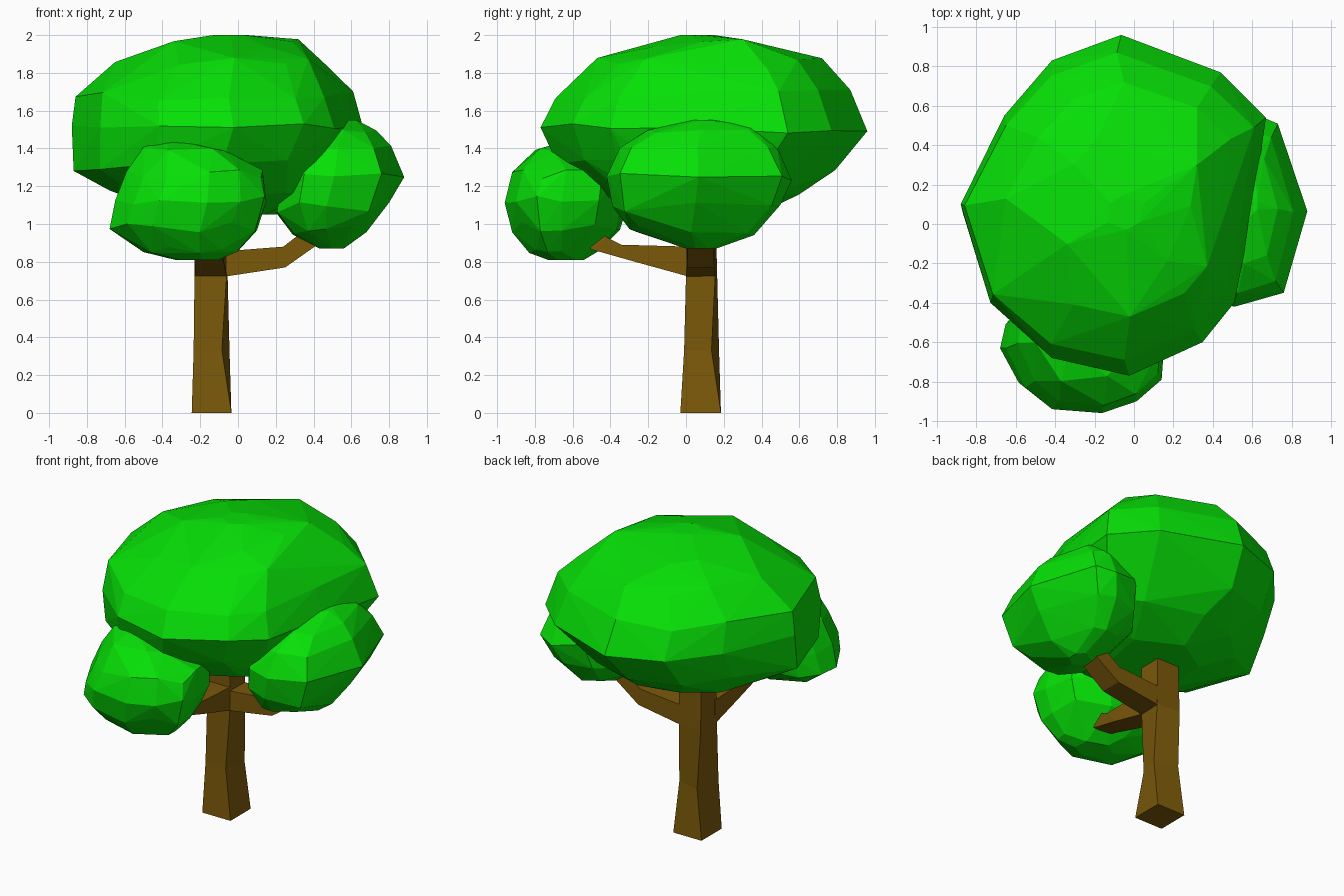
import bpy, bmesh, random

if "Cube" in bpy.data.objects:
    bpy.data.objects.remove(bpy.data.objects["Cube"])

random.seed(11)


def material(name, color):
    m = bpy.data.materials.new(name)
    m.diffuse_color = (*color, 1)
    m.use_nodes = True
    m.node_tree.nodes["Principled BSDF"].inputs["Base Color"].default_value = m.diffuse_color
    return m


LEAF = material("leaf", (0.002, 0.74, 0.002))
BARK = material("bark", (0.195, 0.098, 0.003))


def finish(name, bm, mat):
    bmesh.ops.recalc_face_normals(bm, faces=bm.faces[:])
    me = bpy.data.meshes.new(name)
    bm.to_mesh(me)
    bm.free()
    me.materials.append(mat)
    ob = bpy.data.objects.new(name, me)
    bpy.context.collection.objects.link(ob)


def loft(name, rings):
    """Square tube through rings of four corners."""
    bm = bmesh.new()
    vs = [[bm.verts.new(p) for p in r] for r in rings]
    for a, b in zip(vs, vs[1:]):
        for i in range(4):
            j = (i + 1) % 4
            bm.faces.new((a[i], a[j], b[j], b[i]))
    bm.faces.new(vs[0][::-1])
    bm.faces.new(vs[-1])
    finish(name, bm, BARK)


def clump(name, plan, levels, jitter=0.03):
    """Faceted leaf clump: plan outline fitted to (z, x0, x1, y0, y1) levels."""
    bm = bmesh.new()
    lx, hx = min(p[0] for p in plan), max(p[0] for p in plan)
    ly, hy = min(p[1] for p in plan), max(p[1] for p in plan)
    last = len(levels) - 1
    for k, (z, x0, x1, y0, y1) in enumerate(levels):
        inner = 0 < k < last
        for px, py in plan if inner else plan[::2]:
            dz = random.uniform(-jitter, jitter) if inner else 0
            bm.verts.new((x0 + (px - lx) / (hx - lx) * (x1 - x0),
                          y0 + (py - ly) / (hy - ly) * (y1 - y0), z + dz))
    res = bmesh.ops.convex_hull(bm, input=bm.verts[:])
    bmesh.ops.delete(bm, geom=list({v for v in res["geom_interior"] + res["geom_unused"]
                                    if isinstance(v, bmesh.types.BMVert)}), context='VERTS')
    finish(name, bm, LEAF)


# Trunk, slightly pinched and twisted
loft("trunk", [
    [(-.245, -.03, 0), (-.035, -.03, 0), (-.035, .185, 0), (-.245, .185, 0)],
    [(-.235, -.01, .33), (-.085, -.01, .33), (-.045, .135, .33), (-.205, .175, .33)],
    [(-.23, 0, .73), (-.06, 0, .73), (-.055, .155, .73), (-.225, .165, .73)],
    [(-.22, 0, 1.12), (-.06, 0, 1.12), (-.06, .155, 1.12), (-.22, .155, 1.12)],
])

# Branch to the right
loft("right_branch", [
    [(x0, y0, z0), (x0, y1, z0), (x1, y1, z1), (x1, y0, z1)]
    for x0, z0, x1, z1, y0, y1 in [(-.08, .72, -.08, .855, 0, .155),
                                   (.25, .77, .24, .88, .005, .15),
                                   (.42, .89, .33, .95, .01, .145),
                                   (.55, 1.0, .45, 1.06, .03, .13)]])

# Branch to the front
loft("front_branch", [
    [(x0, y0, z0), (x1, y0, z0), (x1, y1, z1), (x0, y1, z1)]
    for y0, z0, y1, z1, x0, x1 in [(.02, .72, .02, .88, -.23, -.06),
                                   (-.27, .8, -.34, .89, -.225, -.075),
                                   (-.5, .865, -.42, .93, -.22, -.1),
                                   (-.56, .95, -.5, 1.0, -.2, -.12)]])

# Main crown
clump("main_crown",
      [(-.07, .96), (.43, .77), (.66, .54), (.59, .05), (.5, -.4), (.34, -.6),
       (-.03, -.77), (-.42, -.68), (-.73, -.4), (-.88, .1), (-.66, .55), (-.42, .83)],
      [(1.05, -.4, .2, -.22, .38),
       (1.16, -.68, .5, -.44, .6),
       (1.31, -.87, .56, -.68, .79),
       (1.51, -.88, .67, -.77, .96),
       (1.68, -.86, .61, -.69, .87),
       (1.85, -.65, .49, -.47, .72),
       (1.95, -.41, .32, -.26, .48),
       (2.0, -.15, .05, -.03, .15)])

# Front clump
clump("front_clump",
      [(-.65, -.48), (-.68, -.62), (-.58, -.82), (-.44, -.93), (-.18, -.95), (0, -.89),
       (.13, -.78), (.14, -.65), (.1, -.45), (-.1, -.32), (-.35, -.3), (-.55, -.36)],
      [(.81, -.34, -.1, -.73, -.54),
       (.87, -.52, .0, -.83, -.46),
       (.98, -.68, .1, -.92, -.35),
       (1.12, -.65, .15, -.96, -.31),
       (1.26, -.59, .13, -.92, -.3),
       (1.38, -.5, -.06, -.81, -.4),
       (1.44, -.38, -.3, -.64, -.54)])

# Right clump
clump("right_clump",
      [(.5, -.42), (.75, -.35), (.77, -.1), (.87, .06), (.78, .3), (.72, .5),
       (.6, .55), (.4, .5), (.25, .3), (.2, .05), (.21, -.2), (.34, -.38)],
      [(.87, .43, .58, .0, .16),
       (.97, .29, .68, -.3, .36),
       (1.09, .2, .8, -.39, .5),
       (1.24, .21, .88, -.42, .56),
       (1.39, .3, .81, -.35, .48),
       (1.49, .42, .73, -.2, .36),
       (1.55, .55, .64, .04, .14)])
